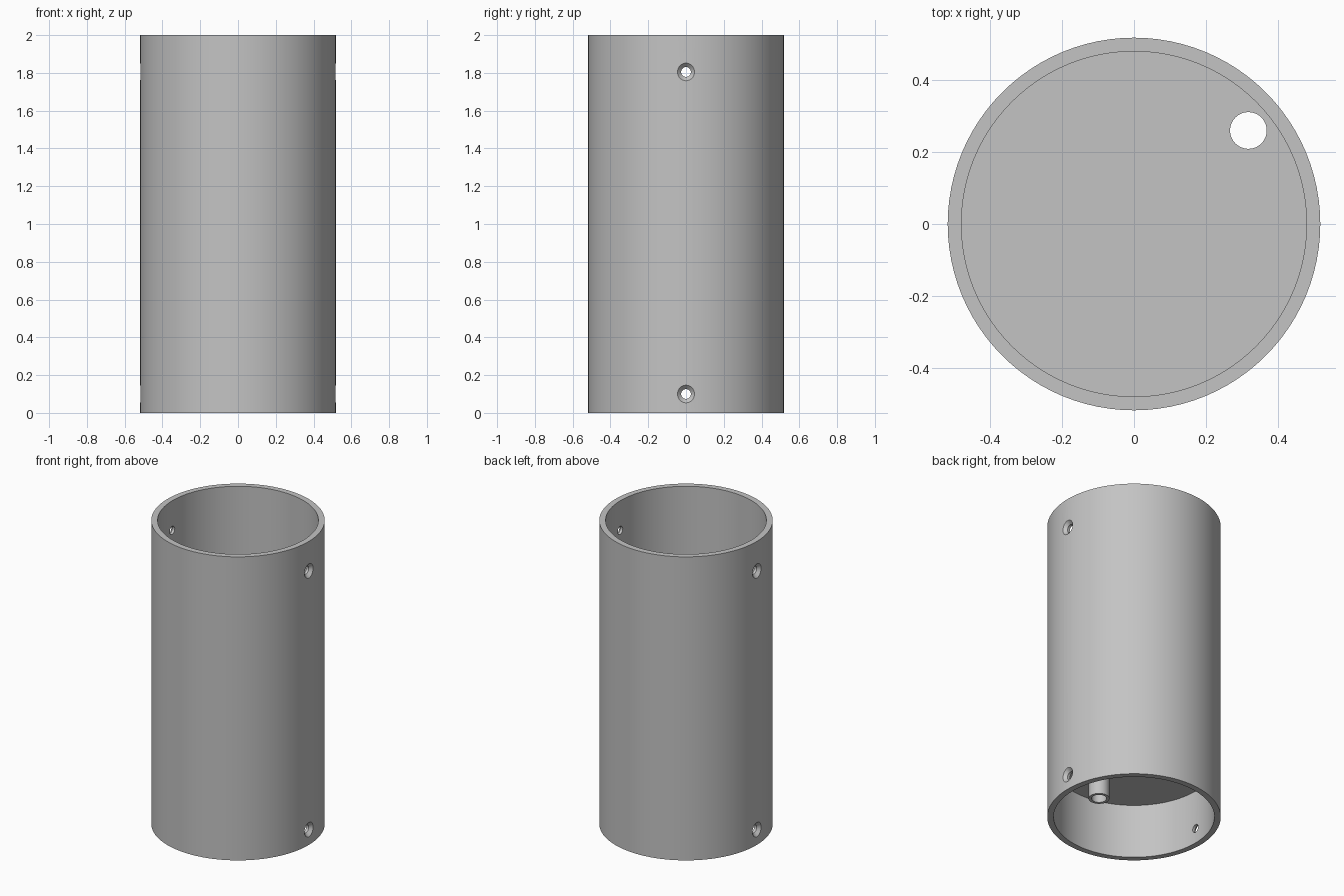
import bpy, bmesh, math
from mathutils import Matrix, Vector

if "Cube" in bpy.data.objects:
    bpy.data.objects.remove(bpy.data.objects["Cube"])

R_OUT, R_IN, HEIGHT = 0.518, 0.48, 2.0
FLOOR_LOW, FLOOR_TOP = 0.357, 0.40

grey = bpy.data.materials.new("plain grey")
grey.diffuse_color = (0.55, 0.55, 0.55, 1)
grey.use_nodes = True
grey.node_tree.nodes["Principled BSDF"].inputs["Base Color"].default_value = grey.diffuse_color


def lathe(name, profile, steps, matrix=Matrix()):
    """Spin a closed (radius, z) profile about z, then place it."""
    bm = bmesh.new()
    verts = [bm.verts.new((r, 0, z)) for r, z in profile]
    edges = [bm.edges.new((verts[i], verts[(i + 1) % len(verts)]))
             for i in range(len(verts))]
    bmesh.ops.spin(bm, geom=verts + edges, cent=(0, 0, 0), axis=(0, 0, 1),
                   angle=math.tau, steps=steps, use_merge=False)
    bmesh.ops.remove_doubles(bm, verts=bm.verts, dist=1e-5)
    bmesh.ops.dissolve_degenerate(bm, dist=1e-6, edges=bm.edges)
    # drop the collapsed faces along the axis
    bad = [f for f in bm.faces if f.calc_area() < 1e-9]
    bmesh.ops.delete(bm, geom=bad, context="FACES")
    loose = [e for e in bm.edges if not e.link_faces]
    bmesh.ops.delete(bm, geom=loose, context="EDGES")
    bmesh.ops.recalc_face_normals(bm, faces=bm.faces)
    bm.transform(matrix)
    mesh = bpy.data.meshes.new(name)
    bm.to_mesh(mesh)
    bm.free()
    mesh.materials.append(grey)
    obj = bpy.data.objects.new(name, mesh)
    bpy.context.collection.objects.link(obj)
    return obj


def cut(target, cutter):
    """Subtract the cutter and remove it."""
    bpy.context.view_layer.objects.active = target
    mod = target.modifiers.new("cut", "BOOLEAN")
    mod.operation, mod.solver, mod.object = "DIFFERENCE", "EXACT", cutter
    bpy.ops.object.modifier_apply(modifier=mod.name)
    bpy.data.objects.remove(cutter)


def smooth(obj):
    bpy.ops.object.select_all(action="DESELECT")
    obj.select_set(True)
    bpy.context.view_layer.objects.active = obj
    bpy.ops.object.shade_smooth_by_angle(angle=math.radians(30))


# Open tube with an inner floor
tube = lathe("tube_with_floor", [
    (0, FLOOR_LOW), (R_IN, FLOOR_LOW), (R_IN, 0), (R_OUT, 0),
    (R_OUT, HEIGHT), (R_IN, HEIGHT), (R_IN, FLOOR_TOP), (0, FLOOR_TOP)], 96)

# Countersunk screw holes near both ends, on both sides
screw_profile = [(0, 0.40), (0.026, 0.40), (0.026, R_OUT - 0.021),
                 (0.047, R_OUT), (0.057, R_OUT + 0.01), (0, R_OUT + 0.01)]
for z in (0.10, 1.805):
    for side in (1, -1):
        place = (Matrix.Translation((0, 0, z))
                 @ Matrix.Rotation(side * math.pi / 2, 4, "Y"))
        cut(tube, lathe("screw_cutter", screw_profile, 32, place))

# Cable hole through the floor
cut(tube, lathe("cable_cutter", [(0, 0.3), (0.051, 0.3), (0.051, 0.5), (0, 0.5)],
                48, Matrix.Translation((0.318, 0.26, 0))))
smooth(tube)

# Hollow boss hanging below the floor
boss = lathe("floor_boss", [(0.045, 0.127), (0.0625, 0.127),
                            (0.0625, FLOOR_LOW + 0.005), (0.045, FLOOR_LOW + 0.005)],
             32, Matrix.Translation((0.16, -0.134, 0)))
smooth(boss)
